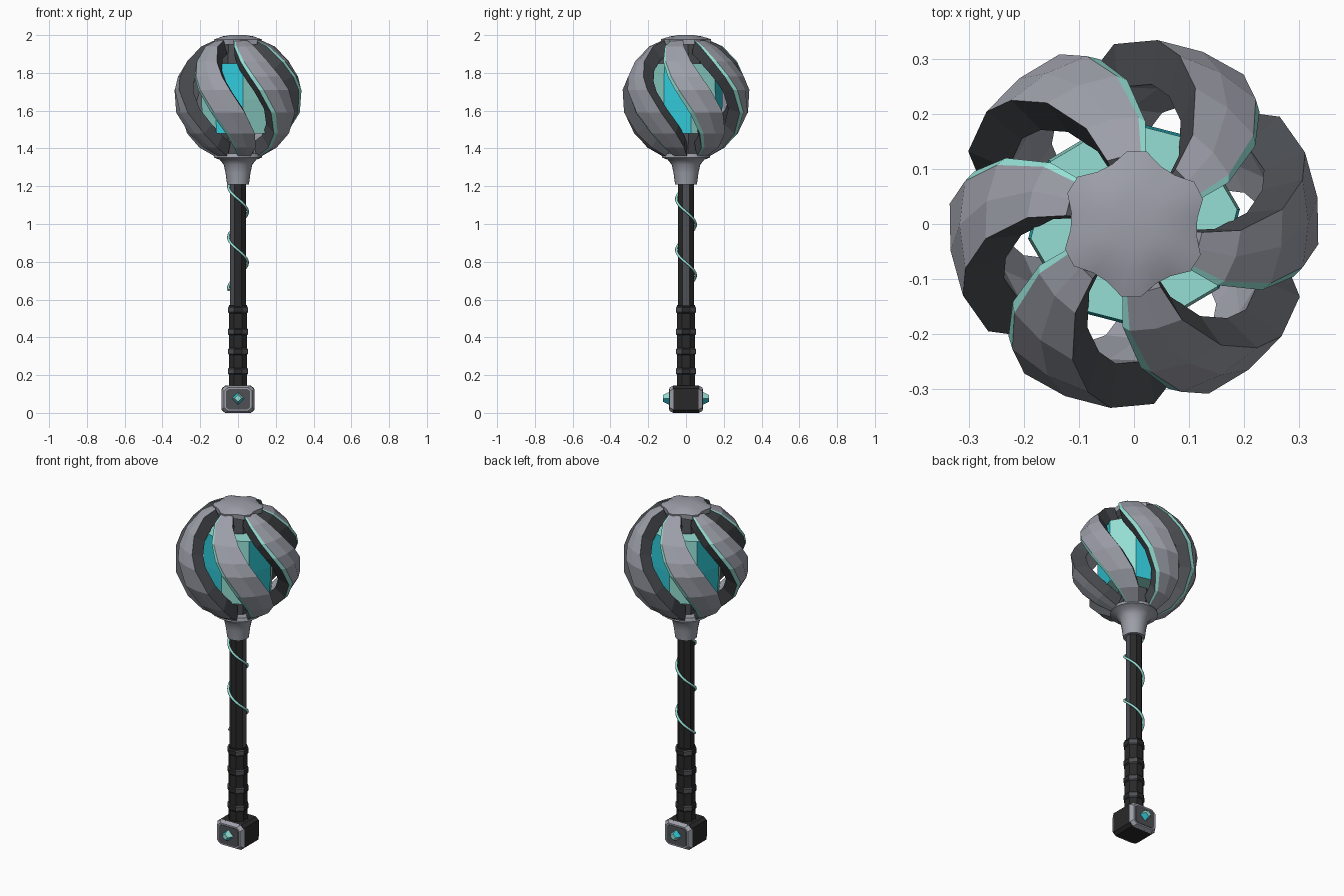
import bpy, bmesh, math
from mathutils import Vector, Matrix

if "Cube" in bpy.data.objects:
    bpy.data.objects.remove(bpy.data.objects["Cube"])


def material(name, rgb):
    m = bpy.data.materials.new(name)
    m.use_nodes = True
    m.diffuse_color = (*rgb, 1)
    m.node_tree.nodes["Principled BSDF"].inputs["Base Color"].default_value = (*rgb, 1)
    return m


STEEL = material("light steel", (0.34, 0.35, 0.40))
SLATE = material("dark slate", (0.075, 0.08, 0.09))
BLACK = material("black leather", (0.022, 0.022, 0.022))
MINT = material("pale mint", (0.30, 0.74, 0.66))
CYAN = material("bright cyan", (0.03, 0.58, 0.68))


def finish(bm, name, mats, smooth=False):
    bmesh.ops.recalc_face_normals(bm, faces=bm.faces)
    mesh = bpy.data.meshes.new(name)
    bm.to_mesh(mesh)
    bm.free()
    for m in mats:
        mesh.materials.append(m)
    ob = bpy.data.objects.new(name, mesh)
    bpy.context.collection.objects.link(ob)
    if smooth:
        bpy.ops.object.select_all(action="DESELECT")
        bpy.context.view_layer.objects.active = ob
        ob.select_set(True)
        bpy.ops.object.shade_smooth_by_angle(angle=math.radians(35))
    return ob


def loft(rings, colour=lambda row, col: 0):
    """Skin closed rings of points and cap both ends."""
    bm = bmesh.new()
    rows = [[bm.verts.new(p) for p in ring] for ring in rings]
    n = len(rows[0])
    for k in range(len(rows) - 1):
        for i in range(n):
            j = (i + 1) % n
            f = bm.faces.new((rows[k][i], rows[k][j], rows[k + 1][j], rows[k + 1][i]))
            f.material_index = colour(k, i)
    bm.faces.new(rows[0])
    bm.faces.new(rows[-1])
    return bm


def polar(r, degrees, z):
    a = math.radians(degrees)
    return Vector((r * math.cos(a), r * math.sin(a), z))


def lathe(name, profile, sides, mats, start=0, colour=lambda row, col: 0, smooth=False):
    rings = [[polar(r, start + 360 * i / sides, z) for i in range(sides)] for r, z in profile]
    return finish(loft(rings, colour), name, mats, smooth)


# Pommel block: dark body, pale bevelled frame and slate panel at each end
def slab(name, half, y0, y1, cut, mats, half_end=None):
    rings = []
    for y, h in ((y0, half), (y1, half_end or half)):
        c = h - cut
        corners = [(h, c), (c, h), (-c, h), (-h, c), (-h, -c), (-c, -h), (c, -h), (h, -c)]
        rings.append([Vector((x, y, 0.072 + z * 0.84)) for x, z in corners])
    return finish(loft(rings), name, mats)


slab("pommel_body", 0.086, -0.068, 0.068, 0.018, [BLACK])
for side, label in ((-1, "front"), (1, "back")):
    slab(label + "_pommel_frame", 0.087, side * 0.066, side * 0.088, 0.022, [STEEL], 0.074)
    slab(label + "_pommel_panel", 0.064, side * 0.087, side * 0.091, 0.014, [SLATE])
    # Faceted gem in the middle of the panel
    bm = bmesh.new()
    bmesh.ops.create_cone(bm, cap_ends=True, segments=4, radius1=0.034, radius2=0.018, depth=0.032)
    turn = Matrix.Rotation(side * -math.pi / 2, 4, "X")
    bmesh.ops.transform(bm, matrix=Matrix.Translation((0, side * 0.105, 0.077)) @ turn, verts=bm.verts)
    for f in bm.faces:
        c = f.calc_center_median()
        f.material_index = 1 if c.x * (c.z - 0.077) < -1e-5 else 0
    finish(bm, label + "_pommel_gem", [MINT, CYAN])

# Grip with raised bands
lathe("grip", [(0.052, 0.13), (0.052, 0.57)], 8, [BLACK], 22.5)
for k, z in enumerate((0.22, 0.325, 0.43, 0.545)):
    lathe(f"grip_band_{k + 1}", [(0.052, z - 0.018), (0.058, z - 0.012), (0.058, z + 0.012), (0.052, z + 0.018)],
          8, [SLATE, BLACK], 22.5, lambda row, col: 1 if col % 2 else 0)

# Octagonal shaft with two paler faces
lathe("shaft", [(0.045, 0.56), (0.045, 1.23)], 8, [BLACK, SLATE], 22.5,
      lambda row, col: 1 if col in (4, 7) else 0)

# Wire wound around the shaft
curve = bpy.data.curves.new("wound_wire", "CURVE")
curve.dimensions = "3D"
curve.bevel_depth = 0.007
curve.bevel_resolution = 1
curve.use_fill_caps = True
spline = curve.splines.new("POLY")
steps = 60
spline.points.add(steps)
for i, p in enumerate(spline.points):
    z = 1.215 - 0.565 * i / steps
    p.co = (*polar(0.051, 180 + 360 * (1.2 - z) / 0.27, z), 1)
curve.materials.append(MINT)
bpy.context.collection.objects.link(bpy.data.objects.new("wound_wire", curve))

# Flared collar under the head
lathe("collar", [(0.058, 1.21), (0.066, 1.27), (0.076, 1.315), (0.096, 1.34), (0.128, 1.352), (0.122, 1.372)],
      24, [STEEL], smooth=True)

# Octagonal core with alternating bright panels, held on a dark spindle
lathe("core", [(0.19, 1.48), (0.195, 1.66), (0.19, 1.85)], 8, [MINT, CYAN], 8,
      lambda row, col: 1 if col % 2 else 0)
lathe("core_spindle", [(0.08, 1.36), (0.09, 1.47), (0.09, 1.86), (0.08, 1.97)], 8, [SLATE], 8)

# Six twisted blades forming the round cage
CENTRE = Vector((0, 0, 1.67))
OUTLINE = [(0.125, 1.972), (0.195, 1.94), (0.272, 1.86), (0.318, 1.78), (0.338, 1.71),
           (0.330, 1.59), (0.275, 1.48), (0.205, 1.405), (0.118, 1.355)]
WIDTH = 33
for b in range(6):
    rings = []
    for r, z in OUTLINE:
        a = 80 + 60 * b + 70 * (1.972 - z) / 0.617
        outer = [polar(r * 0.965, a, z), polar(r, a + 4, z),
                 polar(r, a + WIDTH / 2 + 2, z), polar(r, a + WIDTH, z)]
        inner = [CENTRE + (polar(r, a + d, z) - CENTRE) * 0.76 for d in (WIDTH, WIDTH / 2, 0)]
        rings.append(outer + inner)
    # Columns: mint bevel, steel outside, dark side, steel inside, dark side
    tint = (1, 0, 0, 2, 0, 0, 2)
    finish(loft(rings, lambda row, col: tint[col]), f"cage_blade_{b + 1}", [STEEL, MINT, SLATE])

# Notched domed cap on top of the cage
rings = []
for r, z, notch in ((0.12, 1.95, 0.012), (0.122, 1.978, 0.012), (0.085, 1.993, 0), (0.04, 2.0, 0)):
    rings.append([polar(r + (notch if i % 4 < 2 else -notch / 2), 80 + 15 * i, z) for i in range(24)])
finish(loft(rings), "cage_cap", [STEEL], True)
